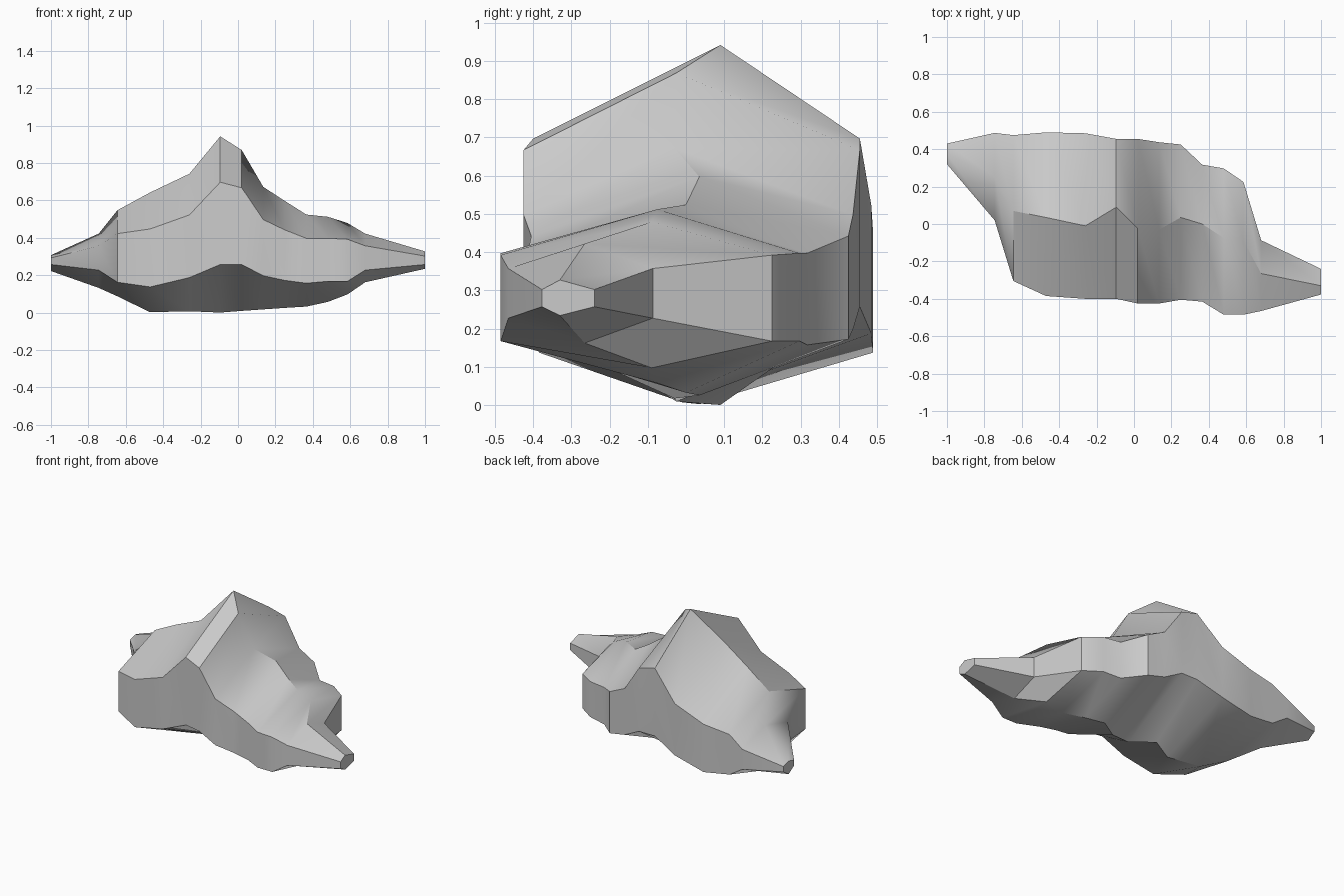
import bpy, bmesh, math

if "Cube" in bpy.data.objects:
    bpy.data.objects.remove(bpy.data.objects["Cube"])

# Cross-section stations along the length:
# x, ridge y, front y, back y, top z, upper side z, lower side z, keel z
stations = [
    (-1.0, .375, .32, .43, .31, .295, .26, .225),
    (-.745, .25, .02, .487, .425, .36, .23, .135),
    (-.645, .07, -.305, .475, .55, .425, .165, .09),
    (-.47, .035, -.385, .49, .645, .45, .14, .005),
    (-.26, -.01, -.40, .485, .745, .525, .19, .01),
    (-.095, .09, -.40, .455, .945, .70, .26, .003),
    (.02, -.025, -.425, .455, .872, .67, .26, .012),
    (.135, -.03, -.425, .437, .675, .50, .20, .02),
    (.25, .035, -.405, .425, .60, .445, .175, .028),
    (.365, 0, -.415, .317, .527, .40, .16, .035),
    (.48, -.075, -.485, .297, .515, .40, .17, .06),
    (.585, -.09, -.485, .225, .482, .395, .17, .10),
    (.68, -.265, -.465, -.087, .425, .36, .23, .165),
    (1.0, -.33, -.377, -.24, .33, .305, .26, .237),
]


def six_sided_ring(bm, s):
    x, ridge, front, back, top, upper, lower, keel = s
    pts = [(ridge, top), (front, upper), (front, lower),
           (ridge, keel), (back, lower), (back, upper)]
    return [bm.verts.new((x, y, z)) for y, z in pts]


# Rock body: six-sided rings joined end to end
bm = bmesh.new()
rings = [six_sided_ring(bm, s) for s in stations]
for a, b in zip(rings, rings[1:]):
    for i in range(6):
        j = (i + 1) % 6
        bm.faces.new((a[i], a[j], b[j], b[i]))

# End caps
bm.faces.new(rings[0])
bm.faces.new(rings[-1])
bm.normal_update()
bmesh.ops.recalc_face_normals(bm, faces=bm.faces[:])

# Rest exactly on the ground
low = min(v.co.z for v in bm.verts)
bmesh.ops.translate(bm, verts=bm.verts[:], vec=(0, 0, -low))

mesh = bpy.data.meshes.new("rock_body")
bm.to_mesh(mesh)
bm.free()
rock = bpy.data.objects.new("rock_body", mesh)
bpy.context.collection.objects.link(rock)

# Soft along the length, crisp along the ridges
bpy.context.view_layer.objects.active = rock
rock.select_set(True)
bpy.ops.object.shade_smooth_by_angle(angle=math.radians(35))
